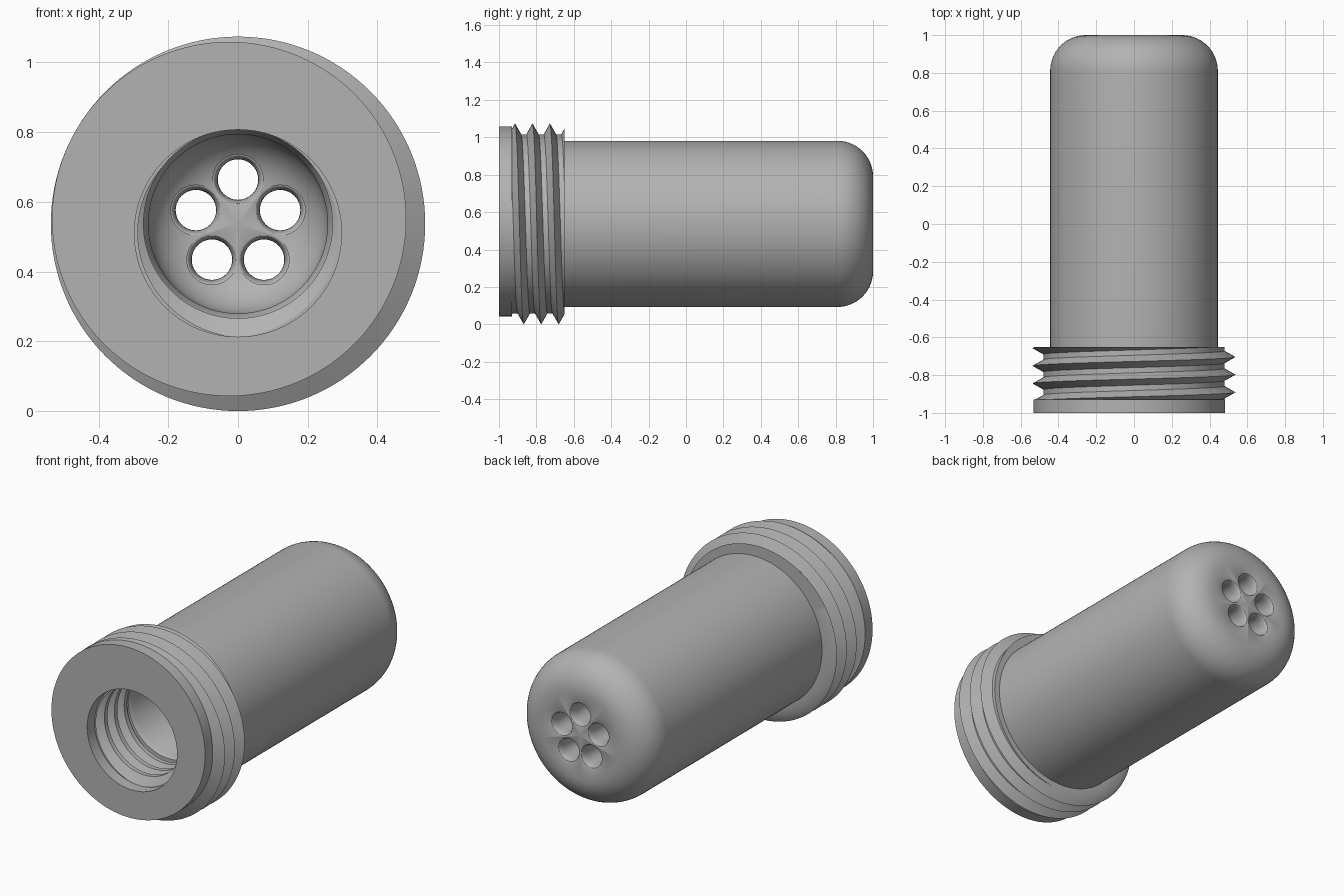
import bpy, bmesh
from math import sin, cos, pi, radians, sqrt

if "Cube" in bpy.data.objects:
    bpy.data.objects.remove(bpy.data.objects["Cube"])

AXIS_Z = 0.537
SEGMENTS = 128
LO, HI = -0.93, -0.65          # threaded length
PITCH = (HI - LO) / 3
FLANK = 0.35                   # flank width as a share of the pitch

grey = bpy.data.materials.new("grey_plastic")
grey.use_nodes = True
colour = (0.45, 0.45, 0.45, 1)
grey.diffuse_color = colour
grey.node_tree.nodes["Principled BSDF"].inputs["Base Color"].default_value = colour


def ring_mesh(name, columns, z=AXIS_Z, x=0):
    """Skin columns of (radius, y) points that turn about a y-parallel axis."""
    bm = bmesh.new()
    grid = []
    for j, col in enumerate(columns):
        a = 2 * pi * j / (len(columns) - 1)
        grid.append([bm.verts.new((x + r * cos(a), y, z + r * sin(a))) for r, y in col])
    for c0, c1 in zip(grid, grid[1:]):
        for i in range(len(c0) - 1):
            bm.faces.new((c0[i], c0[i + 1], c1[i + 1], c1[i]))
    bmesh.ops.remove_doubles(bm, verts=bm.verts, dist=0.0002)
    bmesh.ops.dissolve_degenerate(bm, edges=bm.edges, dist=0.0001)
    bmesh.ops.recalc_face_normals(bm, faces=bm.faces)
    mesh = bpy.data.meshes.new(name)
    bm.to_mesh(mesh)
    bm.free()
    mesh.materials.append(grey)
    ob = bpy.data.objects.new(name, mesh)
    bpy.context.collection.objects.link(ob)
    return ob


def off_centre(a, radius, shift, phase):
    """Radius at angle a of a circle shifted toward phase."""
    d = a - radians(phase)
    return shift * cos(d) + sqrt(radius ** 2 - (shift * sin(d)) ** 2)


def thread(a, low, high, phase):
    """Column of a V thread at angle a, clipped to the threaded length."""
    start = (radians(phase) - a) / (2 * pi)
    points = []
    for k in range(-2, 6):
        for o in (-FLANK, 0, FLANK):
            y = min(max(LO + PITCH * (k + start + o), LO), HI)
            u = ((y - LO) / PITCH - start) % 1
            d = min(u, 1 - u)
            points.append((low + (high - low) * max(0, 1 - d / FLANK), y))
    return points


def fillet(radius, end, f, steps=14):
    """Rounded shoulder from the side wall to the flat end."""
    return [(radius - f + f * cos(t * pi / 2 / steps), end - f + f * sin(t * pi / 2 / steps))
            for t in range(steps + 1)]


# Tube: threaded bore, front face, threaded collar, body and rounded end
columns = []
for j in range(SEGMENTS + 1):
    a = 2 * pi * j / SEGMENTS
    outer = off_centre(a, 0.508, 0.029, 151)
    bore = off_centre(a, 0.297, 0.027, 270)
    outside = [(outer, -1), (outer, LO)] + thread(a, 0.479, 0.537, 151)
    outside += [(0.444, HI)] + fillet(0.444, 1, 0.19) + [(0, 1)]
    inside = [(bore, -1), (bore, LO)] + thread(a, 0.271, 0.325, 270)
    inside += [(0.271, HI), (0.257, HI + 0.03)] + fillet(0.257, 0.81, 0.15) + [(0, 0.81)]
    columns.append(inside[::-1] + outside)
tube = ring_mesh("threaded_tube", columns)

# Five outlet holes, flared at both ends
flare = [(0.058 + 0.014 * (1 - cos(t * pi / 12)), 0.05 * sin(t * pi / 12)) for t in range(7)]
hole = [(0, 0.7), (0.072, 0.7)]
hole += [(r, 0.86 - d) for r, d in flare[::-1]] + [(r, 0.95 + d) for r, d in flare]
hole += [(0.072, 1.05), (0, 1.05)]
for i in range(5):
    a = pi / 2 + 2 * pi * i / 5
    cutter = ring_mesh(f"hole_cutter_{i + 1}", [hole] * 41,
                       AXIS_Z + 0.127 * sin(a), 0.127 * cos(a))
    cut = tube.modifiers.new(cutter.name, "BOOLEAN")
    cut.operation = "DIFFERENCE"
    cut.solver = "EXACT"
    cut.object = cutter
    cutter.hide_render = True

# Apply the cuts, remove the cutters and shade
bpy.ops.object.select_all(action="DESELECT")
tube.select_set(True)
bpy.context.view_layer.objects.active = tube
for cut in list(tube.modifiers):
    cutter = cut.object
    bpy.ops.object.modifier_apply(modifier=cut.name)
    bpy.data.objects.remove(cutter)
bpy.ops.object.shade_smooth_by_angle(angle=radians(30))
